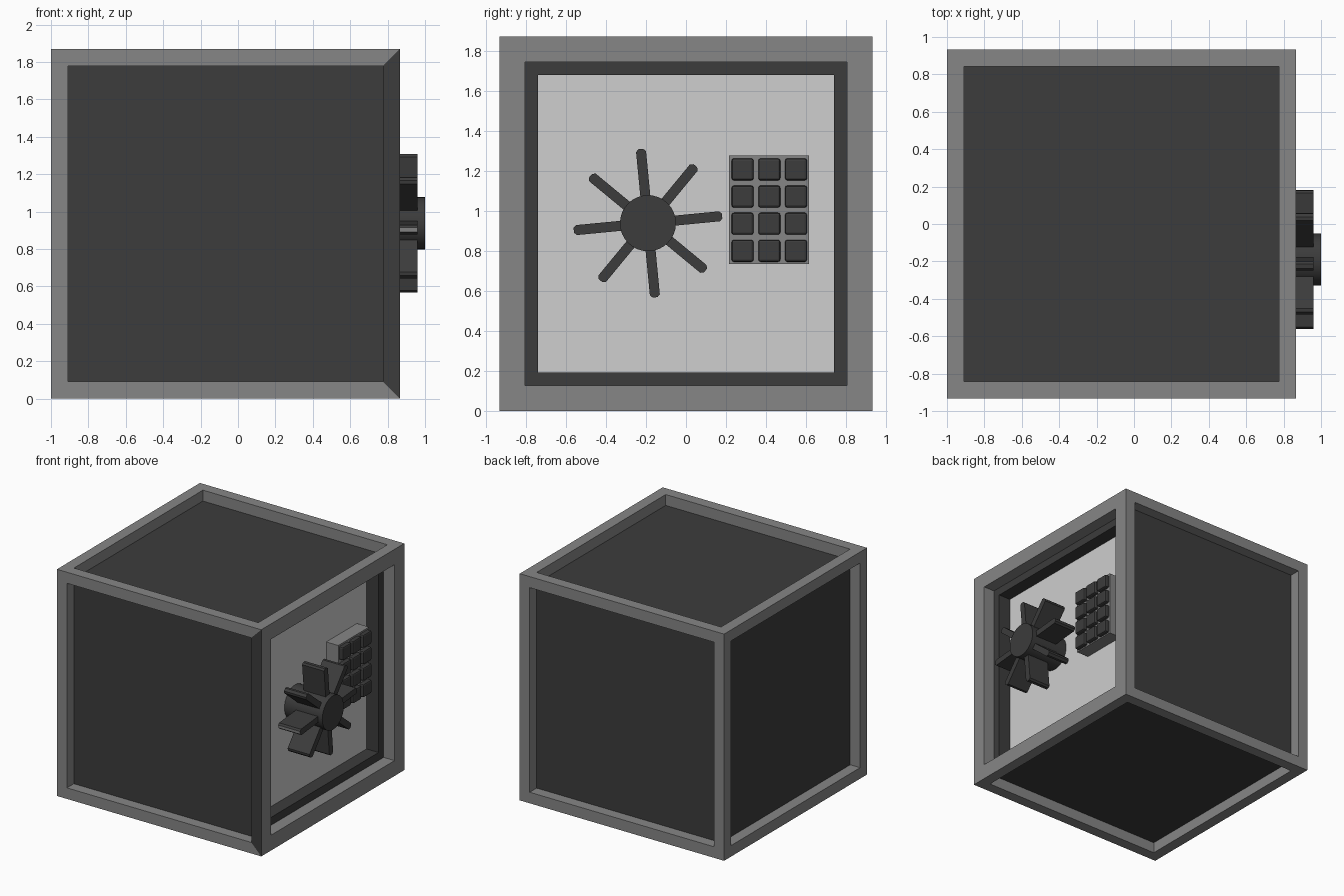
import bpy, bmesh, math
from mathutils import Vector, Matrix

if "Cube" in bpy.data.objects:
    bpy.data.objects.remove(bpy.data.objects["Cube"])


def material(name, v):
    m = bpy.data.materials.new(name)
    m.diffuse_color = (v, v, v, 1)
    m.use_nodes = True
    m.node_tree.nodes["Principled BSDF"].inputs["Base Color"].default_value = m.diffuse_color
    return m


GREY = material("mid grey", 0.24)
DARK = material("dark grey", 0.045)
LIGHT = material("light grey", 0.62)


def make(name, bm, mats):
    bmesh.ops.recalc_face_normals(bm, faces=bm.faces[:])
    me = bpy.data.meshes.new(name)
    bm.to_mesh(me)
    bm.free()
    for m in mats:
        me.materials.append(m)
    ob = bpy.data.objects.new(name, me)
    bpy.context.collection.objects.link(ob)
    return ob


def box(bm, lo, hi):
    lo, hi = Vector(lo), Vector(hi)
    mat = Matrix.Translation((lo + hi) / 2) @ Matrix.Diagonal((*(hi - lo), 1))
    return bmesh.ops.create_cube(bm, size=1, matrix=mat)["verts"]


def inset(bm, face, width):
    return bmesh.ops.inset_individual(bm, faces=[face], thickness=width, use_even_offset=True)["faces"]


def sink(bm, face, depth):
    n = face.normal.copy()
    cap = bmesh.ops.extrude_discrete_faces(bm, faces=[face])["faces"][0]
    bmesh.ops.translate(bm, verts=cap.verts[:], vec=-n * depth)
    bm.normal_update()
    return cap


# Safe body: recessed panels on five sides, stepped recess on the door side
bm = bmesh.new()
box(bm, (-1, -0.932, 0), (0.865, 0.932, 1.87))
bm.normal_update()
for f in bm.faces[:]:
    n = f.normal.copy()
    if n.x > 0.9:
        inset(bm, f, 0.127)
        cap = sink(bm, f, 0.1)
        cap.material_index = 1
        for r in inset(bm, cap, 0.065):
            r.material_index = 1
        cap = sink(bm, cap, 0.11)
        cap.material_index = 2
    else:
        ring = inset(bm, f, 0.091)
        if n.y < -0.9:      # one dark strip beside the door on the front
            max(ring, key=lambda r: r.calc_center_median().x).material_index = 1
        sink(bm, f, 0.09).material_index = 1
make("safe_body", bm, [GREY, DARK, LIGHT])

# Handle wheel hub
FAN = Vector((0, -0.19, 0.938))
bm = bmesh.new()
bmesh.ops.create_cone(bm, cap_ends=True, segments=32, radius1=0.14, radius2=0.14, depth=0.345,
                      matrix=Matrix.Translation(FAN + Vector((0.8275, 0, 0))) @ Matrix.Rotation(math.pi / 2, 4, 'Y'))
hub = make("wheel_hub", bm, [DARK])
bpy.context.view_layer.objects.active = hub
hub.select_set(True)
bpy.ops.object.shade_smooth_by_angle(angle=math.radians(35))

# Eight wheel spokes with chamfered tips
bm = bmesh.new()
profile = [(0.1, -0.025), (0.359, -0.025), (0.372, -0.012),
           (0.372, 0.012), (0.359, 0.025), (0.1, 0.025)]
for k in range(8):
    a = math.radians(5.5 + 45 * k)
    c, s = math.cos(a), math.sin(a)
    vs = [bm.verts.new(FAN + Vector((0.76, r * c - t * s, r * s + t * c))) for r, t in profile]
    f = bm.faces.new(vs)
    new = bmesh.ops.extrude_face_region(bm, geom=[f])["geom"]
    bmesh.ops.translate(bm, verts=[v for v in new if isinstance(v, bmesh.types.BMVert)], vec=(0.2, 0, 0))
for f in bm.faces:          # pale tip on the spoke pointing forward
    if f.calc_center_median().y < -0.557:
        f.material_index = 1
make("wheel_spokes", bm, [DARK, GREY])

# Keypad base
bm = bmesh.new()
box(bm, (0.65, 0.215, 0.735), (0.765, 0.615, 1.275))
make("keypad_base", bm, [GREY])

# Keypad buttons
bm = bmesh.new()
for i in range(3):
    for j in range(4):
        y, z = 0.2825 + 0.1335 * i, 0.8 + 0.1355 * j
        box(bm, (0.755, y - 0.055, z - 0.055), (0.8, y + 0.055, z + 0.055))
edges = [e for e in bm.edges if max(v.co.x for v in e.verts) > 0.79]
bmesh.ops.bevel(bm, geom=edges, offset=0.012, segments=2, profile=0.5, affect='EDGES')
make("keypad_buttons", bm, [DARK])
